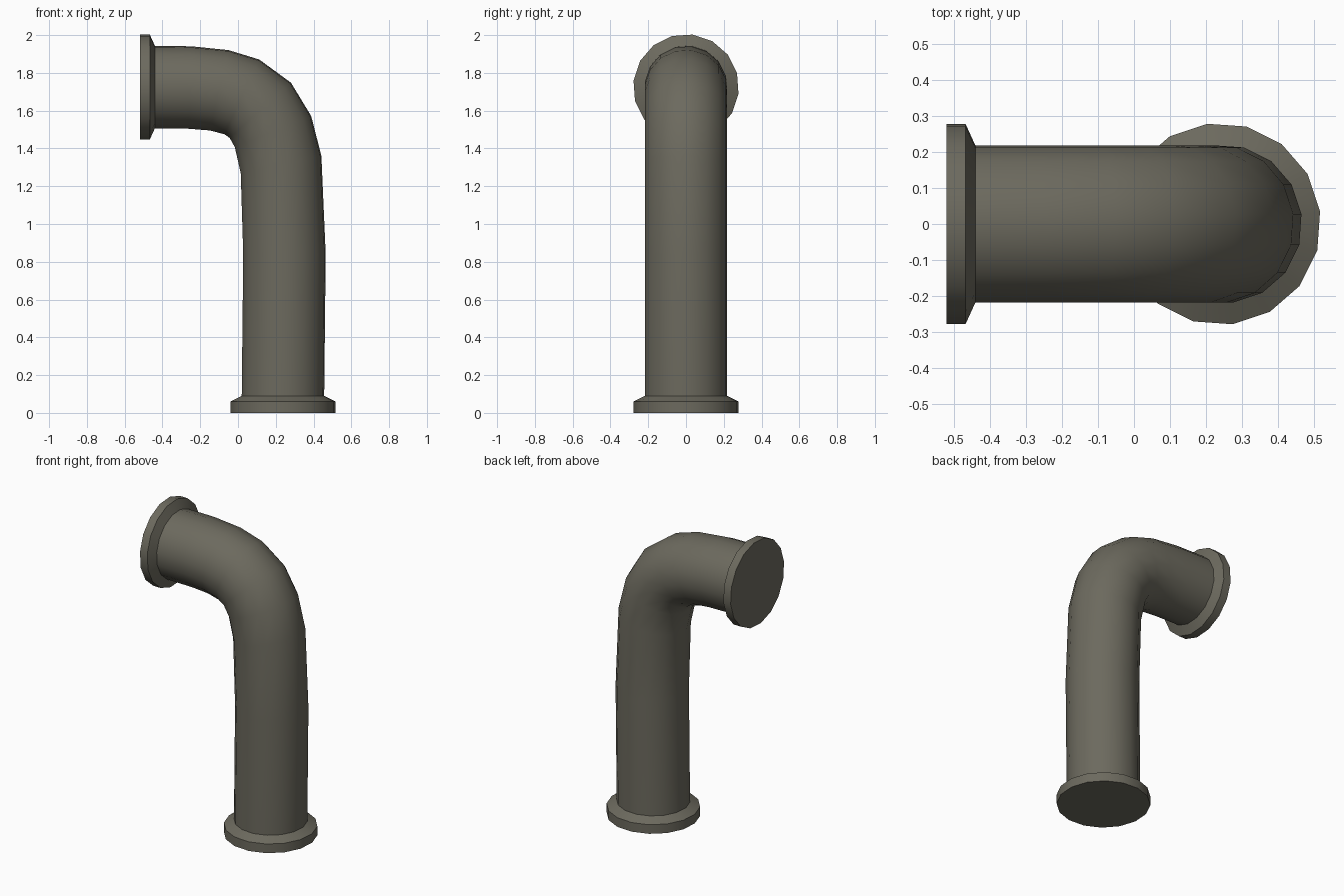
import bpy, bmesh, math

if "Cube" in bpy.data.objects:
    bpy.data.objects.remove(bpy.data.objects["Cube"])

SIDES = 16
OFFSET = math.radians(7.2)
PIPE_R, FLANGE_R = 0.22, 0.28

metal = bpy.data.materials.new("olive grey metal")
metal.diffuse_color = (0.15, 0.143, 0.112, 1)
metal.use_nodes = True
metal.node_tree.nodes["Principled BSDF"].inputs["Base Color"].default_value = metal.diffuse_color


def sweep(name, stations, cap_start=False, cap_end=False):
    """Join rings; each station is (x, z, tilt in degrees, radius)."""
    bm = bmesh.new()
    rings = []
    for x, z, tilt, r in stations:
        t = math.radians(tilt)
        ring = []
        for i in range(SIDES):
            a = OFFSET + 2 * math.pi * i / SIDES
            u = r * math.cos(a)
            ring.append(bm.verts.new((x + u * math.cos(t), r * math.sin(a),
                                      z + u * math.sin(t))))
        rings.append(ring)
    for low, high in zip(rings, rings[1:]):
        for i in range(SIDES):
            j = (i + 1) % SIDES
            bm.faces.new((low[i], low[j], high[j], high[i]))
    if cap_start:
        bm.faces.new(rings[0][::-1])
    if cap_end:
        bm.faces.new(rings[-1])
    mesh = bpy.data.meshes.new(name)
    bm.to_mesh(mesh)
    bm.free()
    mesh.materials.append(metal)
    ob = bpy.data.objects.new(name, mesh)
    bpy.context.collection.objects.link(ob)
    bpy.ops.object.select_all(action='DESELECT')
    ob.select_set(True)
    bpy.context.view_layer.objects.active = ob
    bpy.ops.object.shade_smooth_by_angle(angle=math.radians(35))
    return ob


# Bent pipe: upright leg, elbow, short horizontal leg
path = [(0.238, 0.09, 0), (0.246, 0.84, 0), (0.228, 1.315, 12),
        (0.185, 1.49, 22), (0.118, 1.602, 42), (0.02, 1.673, 65),
        (-0.10, 1.708, 77), (-0.255, 1.7225, 88), (-0.44, 1.725, 90)]
sweep("bent_pipe", [(x, z, t, PIPE_R) for x, z, t in path])

# Chamfered flanges closing both ends
sweep("base_flange", [(0.238, 0, 0, FLANGE_R), (0.238, 0.06, 0, FLANGE_R),
                      (0.238, 0.09, 0, PIPE_R)], cap_start=True)
sweep("end_flange", [(-0.44, 1.725, 90, PIPE_R), (-0.467, 1.725, 90, FLANGE_R),
                     (-0.52, 1.725, 90, FLANGE_R)], cap_end=True)
